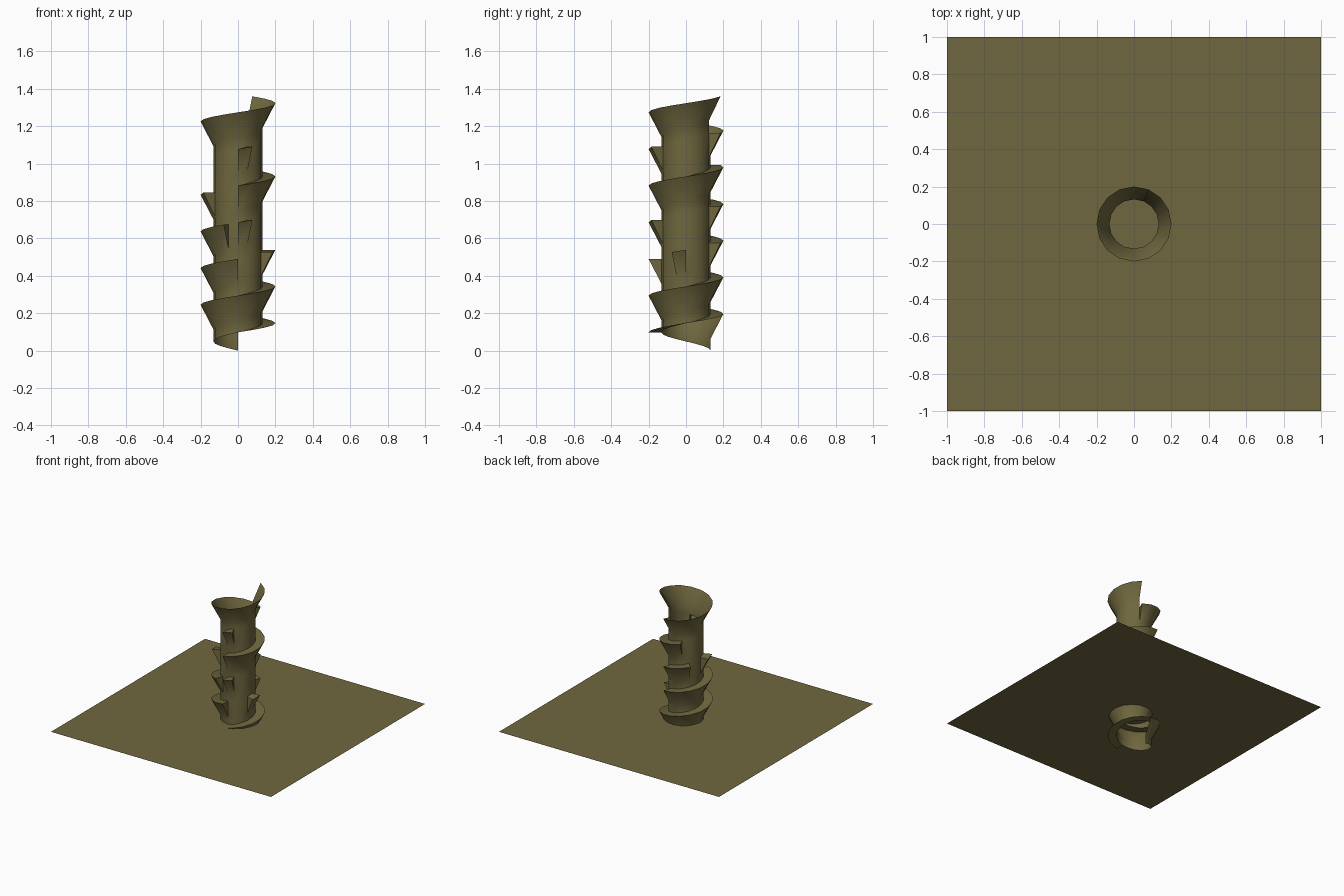
import bpy, bmesh, math

if "Cube" in bpy.data.objects:
    bpy.data.objects.remove(bpy.data.objects["Cube"])

SIDES = 16          # cells per turn
PITCH = 0.196       # rise per turn
STEP = PITCH / SIDES
LOW = PITCH / 3     # height of the plain wall under each flare
R_IN, R_OUT = 0.132, 0.2
CELLS = 95

olive = bpy.data.materials.new("olive")
olive.diffuse_color = (0.16, 0.137, 0.05, 1)
olive.use_nodes = True
olive.node_tree.nodes["Principled BSDF"].inputs["Base Color"].default_value = olive.diffuse_color


def make_object(name, bm):
    mesh = bpy.data.meshes.new(name)
    bm.to_mesh(mesh)
    bm.free()
    mesh.materials.append(olive)
    obj = bpy.data.objects.new(name, mesh)
    bpy.context.collection.objects.link(obj)
    return obj


# Flat square base sheet crossing the lower tower
bm = bmesh.new()
bmesh.ops.create_grid(bm, x_segments=1, y_segments=1, size=1)
bmesh.ops.translate(bm, vec=(0, 0, 0.30), verts=bm.verts)
make_object("base_sheet", bm)

# Cells that flare outwards, as (turn, first cell, last cell)
runs = [(0, 0, 15), (1, 0, 7), (1, 11, 11), (1, 15, 15), (2, 0, 6), (2, 8, 8),
        (2, 15, 15), (3, 0, 1), (3, 4, 4), (3, 8, 15), (4, 0, 0), (4, 8, 8),
        (4, 15, 15), (5, 0, 14)]
flared = {t * SIDES + j for t, a, b in runs for j in range(a, b + 1)}


def point(r, i, h):
    a = math.radians(90 + 360 / SIDES * i)
    return (r * math.cos(a), r * math.sin(a), STEP * i + h)


bm = bmesh.new()


def face(*pts):
    bm.faces.new([bm.verts.new(p) for p in pts])


def band(i, r0, h0, r1, h1):
    face(point(r0, i, h0), point(r0, i + 1, h0), point(r1, i + 1, h1), point(r1, i, h1))


def cheek(i, flip):
    pts = [point(R_IN, i, LOW), point(R_OUT, i, PITCH), point(R_IN, i, PITCH)]
    face(*(pts[::-1] if flip else pts))


# Spiral wall, with flares, their side cheeks and flat tops
for i in range(CELLS):
    band(i, R_IN, 0, R_IN, LOW)
    if i in flared:
        band(i, R_IN, LOW, R_OUT, PITCH)
        if i > 0 and i - 1 not in flared:
            cheek(i, False)
        if i < CELLS - 1 and i + 1 not in flared:
            cheek(i + 1, True)
        if i + SIDES < CELLS:
            band(i, R_OUT, PITCH, R_IN, PITCH)
    else:
        band(i, R_IN, LOW, R_IN, PITCH)

# Starting ledge under the first turn
for i in range(-8, 0):
    band(i, R_OUT, PITCH, R_IN, PITCH)

bmesh.ops.remove_doubles(bm, verts=bm.verts, dist=0.0005)
tower = make_object("spiral_tower", bm)
bpy.context.view_layer.objects.active = tower
tower.select_set(True)
bpy.ops.object.shade_smooth_by_angle(angle=math.radians(28))
